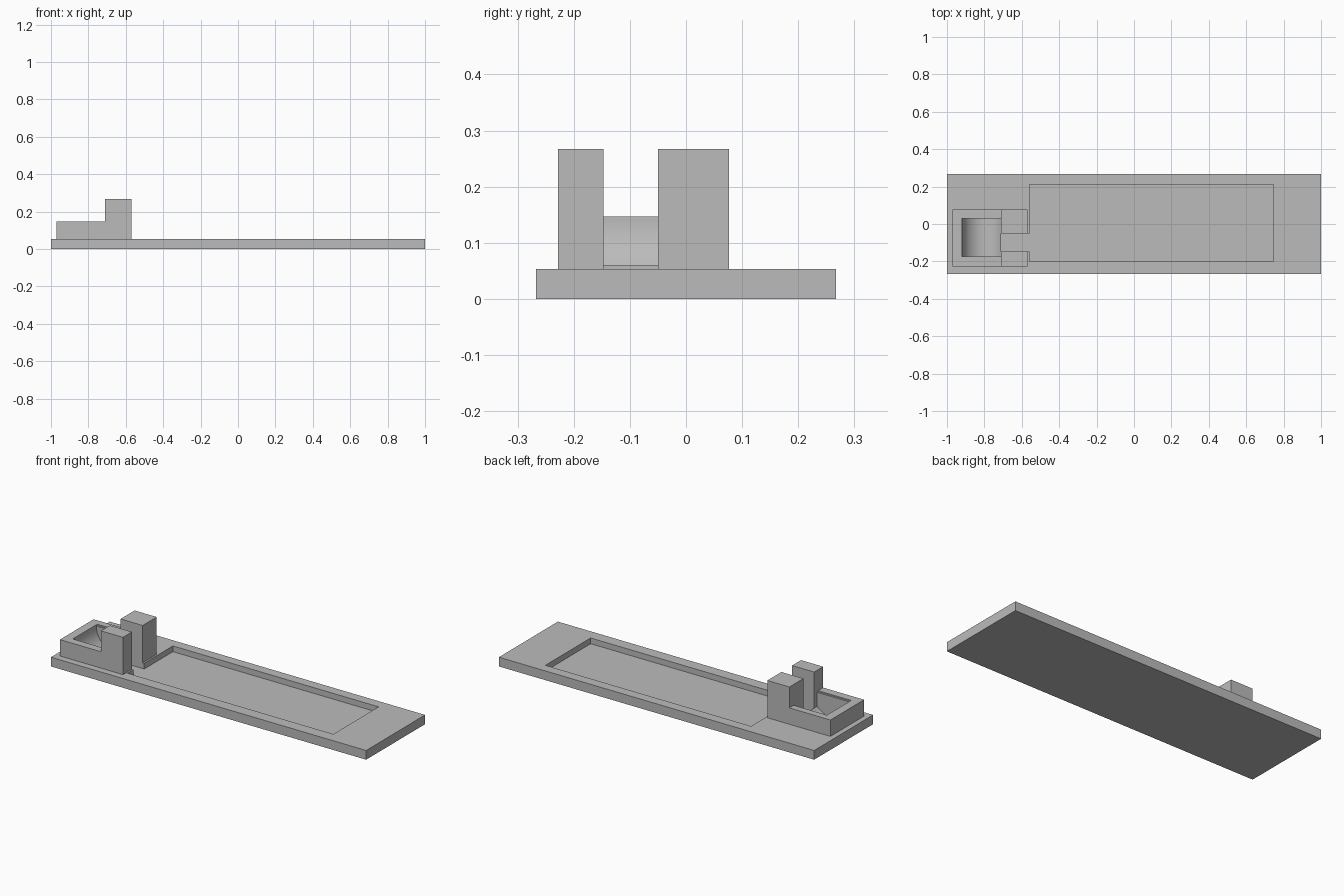
import bpy, bmesh, math

cube = bpy.data.objects.get("Cube")
if cube:
    bpy.data.objects.remove(cube, do_unlink=True)

grey = bpy.data.materials.new("plain grey")
grey.use_nodes = True
grey.diffuse_color = (0.5, 0.5, 0.5, 1)
grey.node_tree.nodes["Principled BSDF"].inputs["Base Color"].default_value = (0.5, 0.5, 0.5, 1)


def prism(name, profile, y0, y1):
    """Extrude an x-z profile from y0 to y1."""
    bm = bmesh.new()
    face = bm.faces.new([bm.verts.new((x, y0, z)) for x, z in profile])
    out = bmesh.ops.extrude_face_region(bm, geom=[face])["geom"]
    moved = [v for v in out if isinstance(v, bmesh.types.BMVert)]
    bmesh.ops.translate(bm, verts=moved, vec=(0, y1 - y0, 0))
    bmesh.ops.recalc_face_normals(bm, faces=bm.faces)
    mesh = bpy.data.meshes.new(name)
    bm.to_mesh(mesh)
    bm.free()
    mesh.materials.append(grey)
    obj = bpy.data.objects.new(name, mesh)
    bpy.context.collection.objects.link(obj)
    return obj


def box(name, x0, x1, y0, y1, z0, z1):
    return prism(name, [(x0, z0), (x1, z0), (x1, z1), (x0, z1)], y0, y1)


def cut(obj, cutters):
    """Apply boolean differences one after another."""
    bpy.context.view_layer.objects.active = obj
    for cutter in cutters:
        mod = obj.modifiers.new("cut", "BOOLEAN")
        mod.operation = "DIFFERENCE"
        mod.solver = "EXACT"
        mod.object = cutter
        bpy.ops.object.modifier_apply(modifier=mod.name)


BASE_TOP, FLOOR = 0.053, 0.02
WALL_TOP, TOWER_TOP = 0.147, 0.267
TOWER_X = -0.71

# Base plate and stepped holder with two towers
base = box("base_plate", -1, 1, -0.267, 0.267, 0, BASE_TOP)
holder = prism("roller_holder", [
    (-0.97, BASE_TOP), (-0.57, BASE_TOP), (-0.57, TOWER_TOP),
    (TOWER_X, TOWER_TOP), (TOWER_X, WALL_TOP), (-0.97, WALL_TOP)], -0.228, 0.077)

# Cutters: long tray, feed slot, shallow ledge and round well
tray = box("tray_cutter", -0.56, 0.745, -0.2, 0.21, FLOOR, 0.2)
slot = box("slot_cutter", TOWER_X, -0.5, -0.147, -0.05, FLOOR, 0.4)
ledge = box("ledge_cutter", -0.92, TOWER_X, -0.183, 0.038, 0.14, 0.4)
centre_x, centre_z, radius = -0.8, 0.14, 0.12
end = 2 * math.pi - math.acos((TOWER_X - centre_x) / radius)
steps = 24
arc = []
for i in range(steps + 1):
    a = math.pi + (end - math.pi) * i / steps
    arc.append((centre_x + radius * math.cos(a), centre_z + radius * math.sin(a)))
well = prism("well_cutter", arc + [(TOWER_X, 0.4), (-0.92, 0.4)], -0.175, 0.03)

cut(base, [tray, slot, well])
cut(holder, [slot, ledge, well])
for cutter in (tray, slot, ledge, well):
    bpy.data.objects.remove(cutter, do_unlink=True)

# Smooth the round well, keep the corners sharp
bpy.ops.object.select_all(action="DESELECT")
for obj in (base, holder):
    obj.select_set(True)
bpy.context.view_layer.objects.active = base
bpy.ops.object.shade_smooth_by_angle(angle=math.radians(20))
